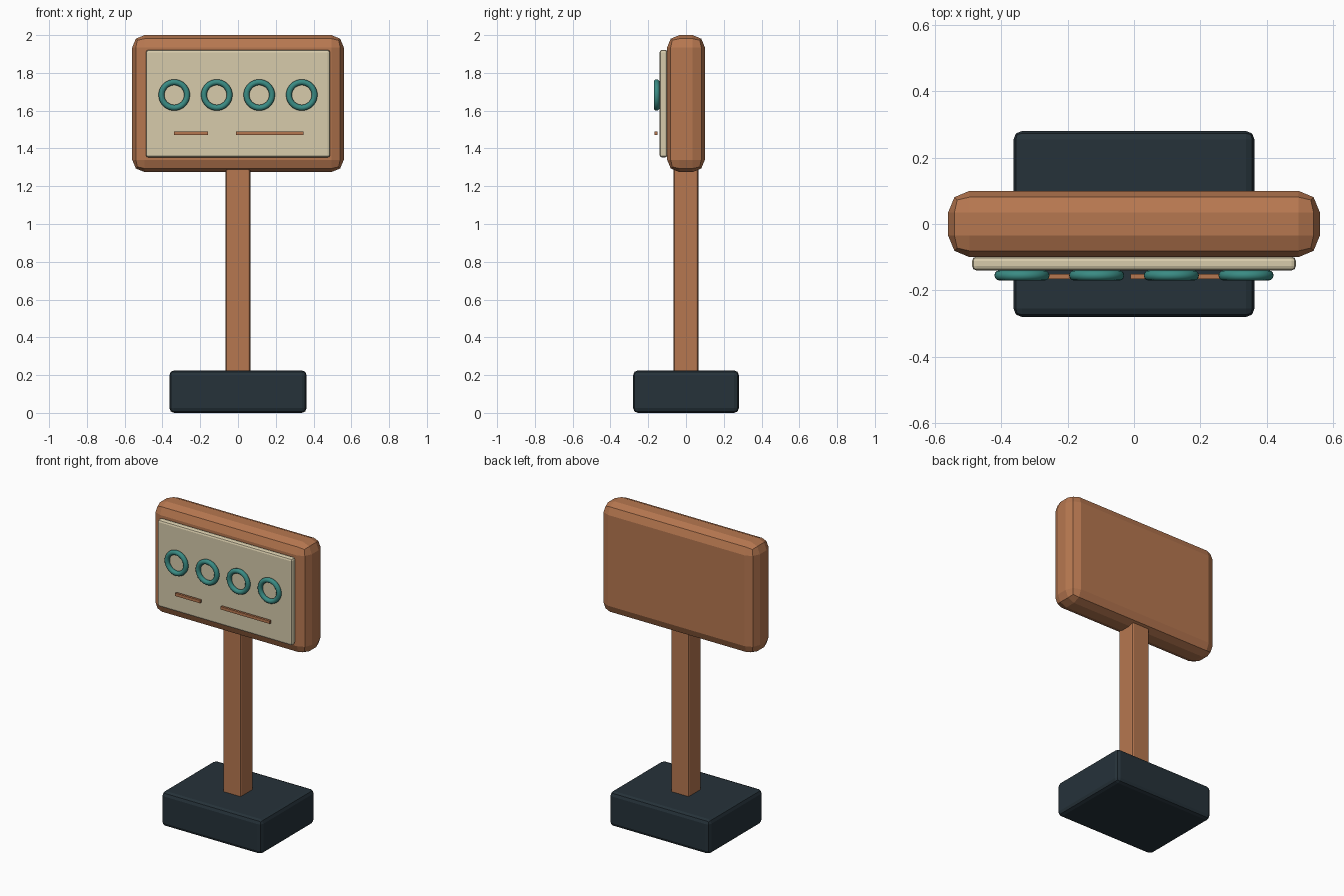
import bpy
import math

cube = bpy.data.objects.get("Cube")
if cube:
    bpy.data.objects.remove(cube, do_unlink=True)


def material(name, color):
    m = bpy.data.materials.new(name)
    m.use_nodes = True
    m.diffuse_color = (*color, 1)
    bsdf = next(n for n in m.node_tree.nodes if n.type == "BSDF_PRINCIPLED")
    bsdf.inputs["Base Color"].default_value = (*color, 1)
    return m


wood = material("warm wood", (0.47, 0.185, 0.08))
cream = material("cream", (0.68, 0.60, 0.41))
slate = material("dark slate", (0.019, 0.032, 0.042))
teal = material("teal", (0.042, 0.26, 0.23))


def box(name, center, size, mat, bevel=0, segments=2):
    """Box with bevelled edges and flat faces."""
    bpy.ops.mesh.primitive_cube_add(size=1, location=center)
    ob = bpy.context.object
    ob.name = name
    ob.scale = size
    bpy.ops.object.transform_apply(location=False, rotation=False, scale=True)
    ob.data.materials.append(mat)
    if bevel:
        mod = ob.modifiers.new("Bevel", "BEVEL")
        mod.width = bevel
        mod.segments = segments
    return ob


# Stand
box("base", (0, 0, 0.1125), (0.726, 0.56, 0.225), slate, 0.025)
box("post", (0, 0, 0.75), (0.13, 0.13, 1.1), wood, 0.012)

# Sign board and its face panel
box("board", (0, 0, 1.6375), (1.12, 0.2, 0.725), wood, 0.065)
box("face_panel", (0, -0.119, 1.637), (0.976, 0.042, 0.57), cream, 0.014)

# Row of rings
for i in range(4):
    bpy.ops.mesh.primitive_torus_add(
        location=((i - 1.5) * 0.225, -0.155, 1.683),
        rotation=(math.pi / 2, 0, 0), major_radius=0.0675,
        minor_radius=0.0155, major_segments=40, minor_segments=12)
    ring = bpy.context.object
    ring.name = f"ring_{i + 1}"
    ring.data.materials.append(teal)
    bpy.ops.object.shade_smooth()

# Raised bars below the rings
box("short_bar", (-0.25, -0.158, 1.48), (0.18, 0.015, 0.019), wood)
box("long_bar", (0.168, -0.158, 1.48), (0.356, 0.015, 0.019), wood)
